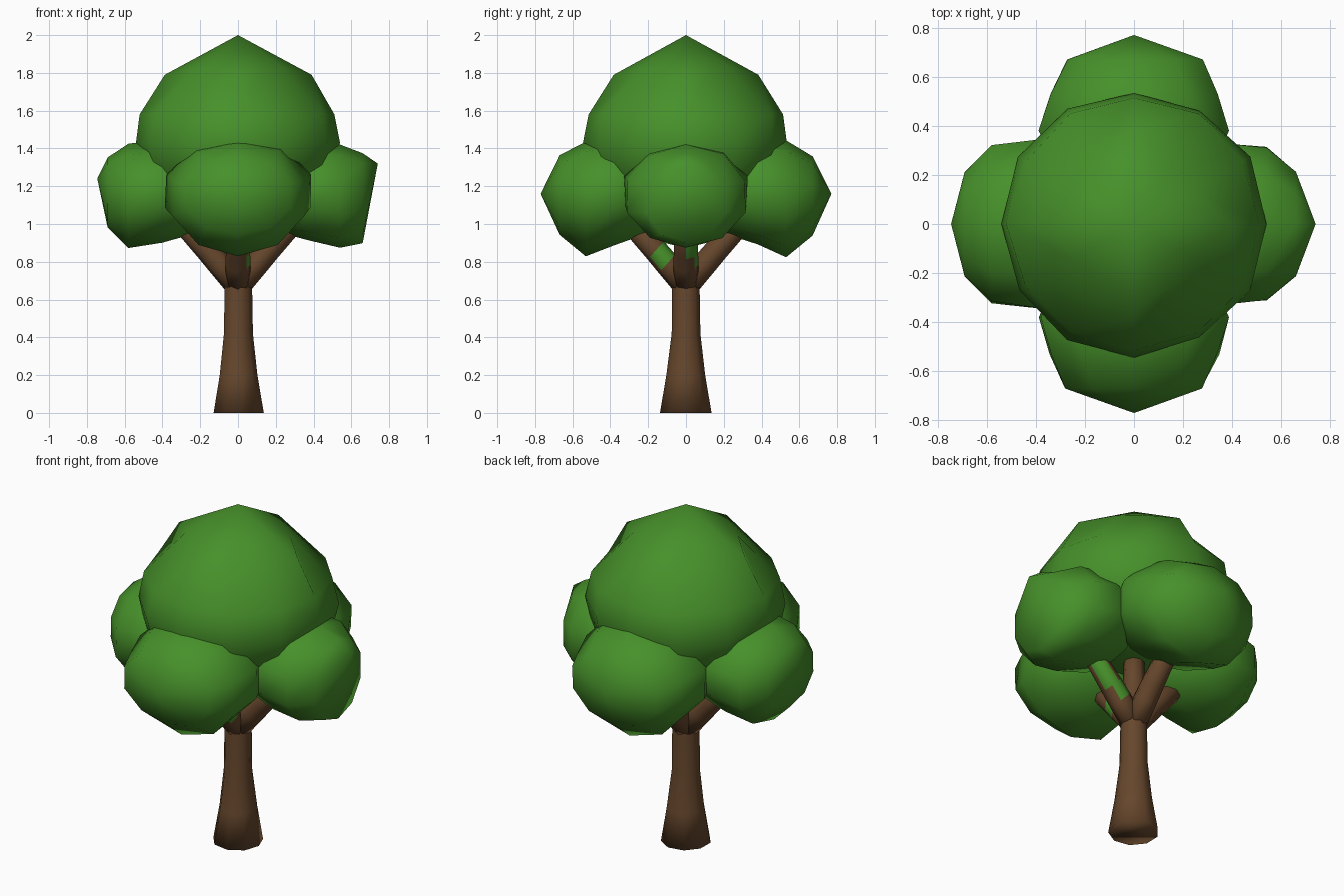
import bpy, bmesh, math, random
from mathutils import Vector

if "Cube" in bpy.data.objects:
    bpy.data.objects.remove(bpy.data.objects["Cube"], do_unlink=True)
random.seed(4)


def material(name, rgb):
    m = bpy.data.materials.new(name)
    m.use_nodes = True
    m.diffuse_color = (*rgb, 1)
    m.node_tree.nodes["Principled BSDF"].inputs["Base Color"].default_value = (*rgb, 1)
    return m


leaf = material("leaf_green", (0.062, 0.28, 0.023))
bark = material("bark_brown", (0.132, 0.062, 0.025))


def loft(name, rings, sides, mats, jitter=0.0, tips=(None, None)):
    """Skin rings of (centre, half axis u, half axis v); close with tip points or flat caps."""
    bm = bmesh.new()
    loops = []
    for c, u, v in rings:
        loop = []
        for k in range(sides):
            a = math.tau * k / sides
            s = 1 + random.uniform(-jitter, jitter)
            loop.append(bm.verts.new(c + (u * math.cos(a) + v * math.sin(a)) * s))
        loops.append(loop)
    for lo, hi in zip(loops, loops[1:]):
        for k in range(sides):
            n = (k + 1) % sides
            bm.faces.new((lo[k], lo[n], hi[n], hi[k]))
    for loop, tip in zip((loops[0], loops[-1]), tips):
        if tip is None:
            bm.faces.new(loop)
        else:
            t = bm.verts.new(tip)
            for k in range(sides):
                bm.faces.new((loop[k], loop[(k + 1) % sides], t))
    bmesh.ops.recalc_face_normals(bm, faces=bm.faces)
    mesh = bpy.data.meshes.new(name)
    bm.to_mesh(mesh)
    bm.free()
    for m in mats:
        mesh.materials.append(m)
    mesh.shade_smooth()
    obj = bpy.data.objects.new(name, mesh)
    bpy.context.collection.objects.link(obj)
    return obj


X, Y, Z = Vector((1, 0, 0)), Vector((0, 1, 0)), Vector((0, 0, 1))

# Trunk, flared at the foot
trunk = [(0, 0.138), (0.2, 0.104), (0.42, 0.078), (0.68, 0.074), (0.8, 0.07)]
loft("trunk", [(Z * z, X * r, Y * r) for z, r in trunk], 9, [bark], 0.02)

# Four spreading branches; two have a leafy flank up to a given height
for name, d, leafy, top in (("left", X, Y, 1.0), ("right", -X, X, 0),
                            ("front", -Y, X, 0.87), ("back", Y, X, 0)):
    side = Vector((-d.y, d.x, 0))
    up = (Z - d * 0.9).normalized()
    path = [(0.0, 0.67, 0.066), (0.1, 0.79, 0.066), (0.16, 0.86, 0.064), (0.4, 1.12, 0.05)]
    branch = loft(name + "_branch", [(d * p + Z * z, side * r, up * r) for p, z, r in path],
                  8, [bark, leaf])
    for f in branch.data.polygons:
        if 0.8 < f.center.z < top and f.normal.dot(leafy) > 0.3:
            f.material_index = 1

# Central leader rising into the crown
loft("leader", [(Z * z, X * r, Y * r) for z, r in ((0.7, 0.07), (1.2, 0.05))], 8, [bark])

# Main crown, peaked on top, with its cap ring drawn in to a diamond
crown = [(1.1, 0.33), (1.25, 0.5), (1.43, 0.54), (1.58, 0.515), (1.79, 0.385)]
crown_obj = loft("crown", [(Z * z, X * r, Y * r) for z, r in crown], 12, [leaf], 0.015,
                 (Z * 1.05, Z * 2.0))
for v in crown_obj.data.vertices:
    if 1.7 < v.co.z < 1.9:
        r = math.hypot(v.co.x, v.co.y)
        shrink = r / (abs(v.co.x) + abs(v.co.y))
        v.co.x *= shrink
        v.co.y *= shrink
        v.co.z += 0.12 * (1 - shrink)


def lobe(name, d, sections, tip):
    """Leaf lobe from (distance outward, half width, low z, high z) sections."""
    side = Vector((-d.y, d.x, 0))
    rings = [(d * p + Z * (lo + hi) / 2, Z * (hi - lo) / 2, side * w)
             for p, w, lo, hi in sections]
    inner = d * (sections[0][0] - 0.06) + Z * 1.12
    loft(name, rings, 10, [leaf], 0.02, (inner, d * tip[0] + Z * tip[1]))


# Matching front and back lobes, tapering outward
long_lobe = [(0.2, 0.32, 0.95, 1.36), (0.38, 0.405, 0.89, 1.46),
             (0.53, 0.36, 0.83, 1.44), (0.67, 0.29, 0.94, 1.36)]
lobe("front_lobe", -Y, long_lobe, (0.77, 1.16))
lobe("back_lobe", Y, long_lobe, (0.77, 1.16))

# Left lobe leans outward at the top, right lobe is rounder
lobe("left_lobe", X, [(0.2, 0.28, 0.96, 1.3), (0.38, 0.34, 0.91, 1.43),
                      (0.54, 0.33, 0.87, 1.42), (0.66, 0.22, 0.9, 1.37)], (0.74, 1.32))
lobe("right_lobe", -X, [(0.2, 0.29, 0.96, 1.3), (0.4, 0.355, 0.9, 1.45),
                        (0.58, 0.335, 0.87, 1.42), (0.69, 0.22, 0.98, 1.35)], (0.745, 1.24))
